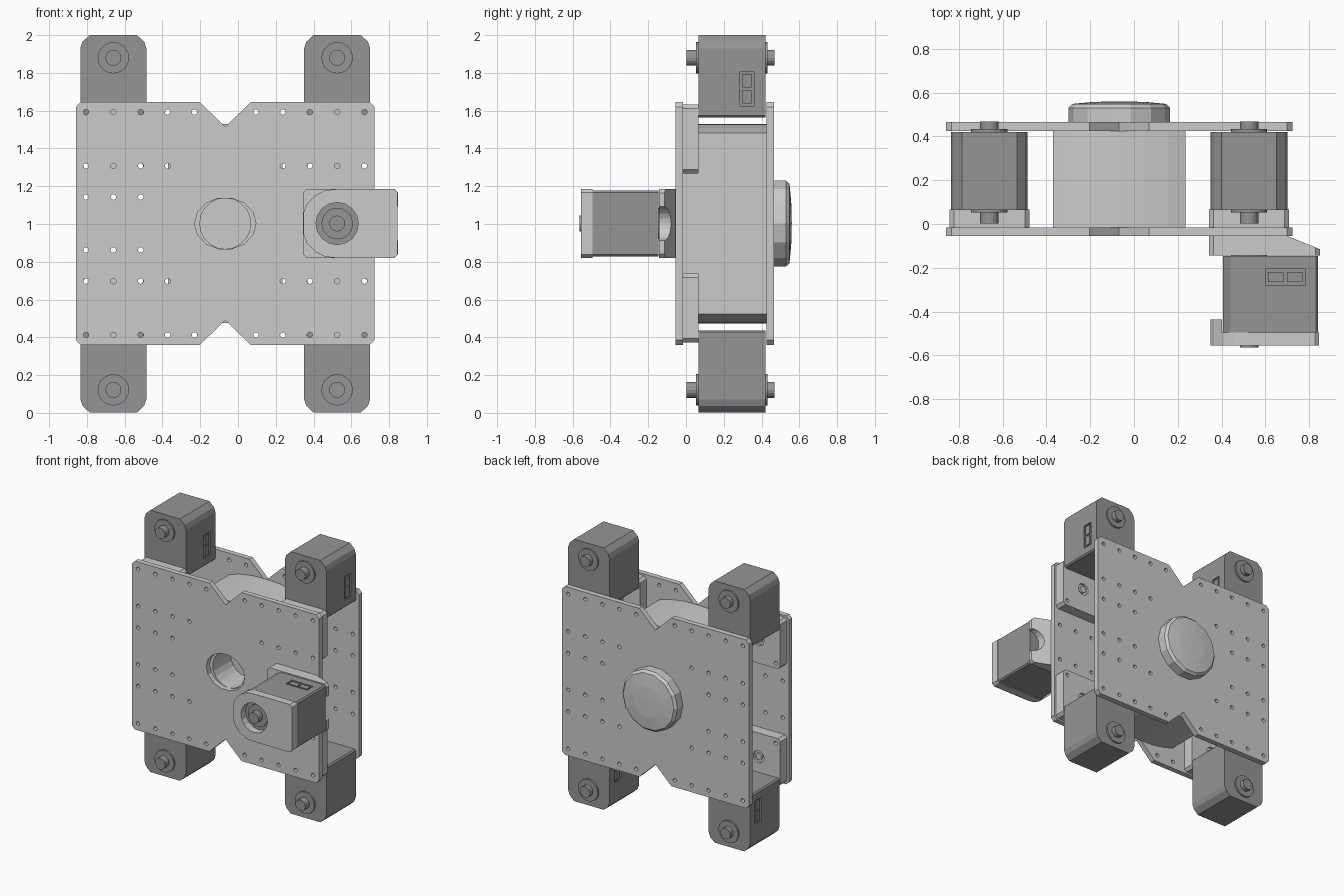
import bpy, bmesh, math
from mathutils import Matrix, Vector

if "Cube" in bpy.data.objects:
    bpy.data.objects.remove(bpy.data.objects["Cube"])

CX, CZ = -0.0675, 1.0025          # centre of the plates
DARK = bpy.data.materials.new("dark_grey")
DARK.diffuse_color = (0.3, 0.3, 0.3, 1)
DARK.use_nodes = True
DARK.node_tree.nodes["Principled BSDF"].inputs["Base Color"].default_value = DARK.diffuse_color


def prism(bm, pts, y0, y1):
    """Extrude an x/z outline along y."""
    a = [bm.verts.new((x, y0, z)) for x, z in pts]
    b = [bm.verts.new((x, y1, z)) for x, z in pts]
    bm.faces.new(a)
    bm.faces.new(b[::-1])
    n = len(pts)
    for i in range(n):
        bm.faces.new((a[i], b[i], b[(i + 1) % n], a[(i + 1) % n]))


def ring(x, z, r, n=14, rz=None):
    rz = rz or r
    return [(x + r * math.cos(2 * math.pi * i / n), z + rz * math.sin(2 * math.pi * i / n)) for i in range(n)]


def rect(x0, x1, z0, z1, c=0.0):
    if not c:
        return [(x0, z0), (x1, z0), (x1, z1), (x0, z1)]
    return [(x0 + c, z0), (x1 - c, z0), (x1, z0 + c), (x1, z1 - c),
            (x1 - c, z1), (x0 + c, z1), (x0, z1 - c), (x0, z0 + c)]


def make(name, prisms, cuts=(), mat=None, extra=()):
    """Union-free solid from prisms, minus cut prisms, plus extra prisms."""
    def build(parts, nm):
        bm = bmesh.new()
        for p in parts:
            prism(bm, *p)
        bmesh.ops.recalc_face_normals(bm, faces=bm.faces)
        me = bpy.data.meshes.new(nm)
        bm.to_mesh(me)
        bm.free()
        o = bpy.data.objects.new(nm, me)
        bpy.context.collection.objects.link(o)
        return o
    ob = build(prisms, name)
    if cuts:
        cutter = build(cuts, name + "_cutter")
        cutter.hide_render = True
        m = ob.modifiers.new("cut", 'BOOLEAN')
        m.object, m.operation, m.solver = cutter, 'DIFFERENCE', 'EXACT'
        dg = bpy.context.evaluated_depsgraph_get()
        me = bpy.data.meshes.new_from_object(ob.evaluated_get(dg))
        ob.modifiers.clear()
        ob.data = me
        bpy.data.objects.remove(cutter)
    if extra:
        bm = bmesh.new()
        bm.from_mesh(ob.data)
        old = set(bm.faces)
        for p in extra:
            prism(bm, *p)
        bmesh.ops.recalc_face_normals(bm, faces=[f for f in bm.faces if f not in old])
        bm.to_mesh(ob.data)
        bm.free()
    if mat:
        ob.data.materials.clear()
        ob.data.materials.append(mat)
    return ob


# Notched side plates with drilled holes
half = [(0.135, 0.6425), (0.765, 0.6425), (0.79, 0.617)]
q = [(0, 0.5125)] + half
right = q + [(x, -z) for x, z in q[::-1]]
outline = [(CX + x, CZ + z) for x, z in right]
outline += [(CX - x, CZ + z) for x, z in right[1:-1][::-1]]
xs = [0.1625, 0.305, 0.4475, 0.5925, 0.7375]
holes = [(x, 0.59) for x in xs] + [(x, 0.305) for x in xs[1:]] + [(x, 0.14) for x in xs[2:]]
drill = [(CX + sx * x, CZ + sz * z) for x, z in holes for sx in (-1, 1) for sz in (-1, 1)]


def drills(y0, y1):
    return [(ring(x, z, 0.0145, 12), y0, y1) for x, z in drill]


make("front_plate", [(outline, -0.055, -0.015)],
     drills(-0.1, 0.03) + [(ring(CX, CZ, 0.1625, 14, 0.137), -0.1, 0.03)])
make("back_plate", [(outline, 0.425, 0.465)], drills(0.4, 0.5))

# Central body with arched top and bottom and a stepped bore
arc = [(0.303, 0.48), (0.22, 0.505), (0.115, 0.523), (0, 0.528)]
arch = arc + [(-x, z) for x, z in arc[:-1][::-1]]
body = arch + [(-x, -z) for x, z in arch]
core = make("central_body", [([(CX + x, CZ + z) for x, z in body], -0.015, 0.425)],
            [(ring(CX, CZ, 0.135, 20), -0.1, 0.2)])

# Domed cap on the back
bm = bmesh.new()
n, loops = 14, []
for r, y in [(0.2325, 0.465), (0.2325, 0.53), (0.215, 0.548), (0.12, 0.557)]:
    loops.append([bm.verts.new((x, y, z)) for x, z in ring(CX, CZ, r, n)])
for a, b in zip(loops, loops[1:]):
    for i in range(n):
        bm.faces.new((a[i], a[(i + 1) % n], b[(i + 1) % n], b[i]))
tip = bm.verts.new((CX, 0.56, CZ))
for i in range(n):
    bm.faces.new((loops[-1][i], loops[-1][(i + 1) % n], tip))
bm.faces.new(loops[0])
bmesh.ops.recalc_face_normals(bm, faces=bm.faces)
me = bpy.data.meshes.new("back_dome")
bm.to_mesh(me)
bm.free()
bpy.context.collection.objects.link(bpy.data.objects.new("back_dome", me))

# Motor: rounded housing, connector recess, shaft and flange on both sides
top = [(0.175, 0.05), (0.163, 0.085), (0.125, 0.12)]
house = [(-0.165, -0.315), (0.165, -0.315), (0.175, -0.305)] + top + \
        [(-x, z) for x, z in top[::-1]] + [(-0.175, -0.305)]
motor = make("motor_top_left", [(house, -0.1775, 0.1775)],
             [(rect(0.165, 0.2, -0.255, -0.075), 0.0425, 0.1175)], DARK,
             [(ring(0, 0, 0.083, 20), -0.19, 0.19), (ring(0, 0, 0.042, 16), -0.24, 0.225),
              (rect(0.16, 0.174, -0.243, -0.173), 0.057, 0.103),
              (rect(0.16, 0.174, -0.157, -0.087), 0.057, 0.103)])
places = [("motor_top_left", -0.66, 0.2425, 1.88, 0), ("motor_top_right", 0.525, 0.2425, 1.88, 0),
          ("motor_bottom_left", -0.66, 0.2425, 0.122, 180),
          ("motor_bottom_right", 0.525, 0.2425, 0.122, 180),
          ("motor_front", 0.525, -0.3225, CZ, -90)]
for i, (name, x, y, z, a) in enumerate(places):
    o = motor if i == 0 else bpy.data.objects.new(name, motor.data)
    if i:
        bpy.context.collection.objects.link(o)
    o.matrix_world = Matrix.Translation((x, y, z)) @ Matrix.Rotation(math.radians(a), 4, 'Y')

# Four mounting brackets behind the front plate
for side, x in (("left", -0.66), ("right", 0.525)):
    for lvl, s in (("top", 1), ("bottom", -1)):
        z = CZ + s * 0.4475
        cuts = [(ring(x + a * 0.144, z + b * 0.1425, 0.0145, 12), -0.1, 0.1)
                for a in (-1, 1) for b in (-1, 1)]
        cuts.append((ring(x, z, 0.045, 16), 0.05, 0.1))
        make(f"bracket_{lvl}_{side}", [(rect(x - 0.182, x + 0.182, z - 0.182, z + 0.182, 0.02), -0.015, 0.067)],
             cuts, None, [(ring(x, z, 0.025, 12), 0.04, 0.067)])

# Wedge mount of the front motor, sloped towards the right edge
wedge = make("front_motor_mount", [(rect(0.343, 0.848, 0.82, 1.185, 0.02), -0.143, -0.055)],
             [(ring(0.85, CZ, 0.09, 20), -0.3, 0.0)])
bm = bmesh.new()
bm.from_mesh(wedge.data)
cut = bmesh.ops.bisect_plane(bm, geom=bm.verts[:] + bm.edges[:] + bm.faces[:],
                             plane_co=Vector((0.70, -0.055, 1)),
                             plane_no=Vector((0.06, 0.148, 0)).normalized(), clear_outer=True)
edges = [e for e in cut['geom_cut'] if isinstance(e, bmesh.types.BMEdge)]
bmesh.ops.holes_fill(bm, edges=edges, sides=0)
bmesh.ops.recalc_face_normals(bm, faces=bm.faces)
bm.to_mesh(wedge.data)
bm.free()

# Front cover of the front motor with a round opening and an end lip
left = [(0.52, 0.182), (0.46, 0.175), (0.41, 0.15), (0.365, 0.105), (0.348, 0.06)]
cap = [(x, CZ + z) for x, z in left] + [(x, CZ - z) for x, z in left[::-1]]
cap += rect(0.825, 0.845, CZ - 0.182, CZ + 0.182)[0:1]
cap += [(0.845, CZ - 0.165), (0.845, CZ + 0.165), (0.825, CZ + 0.182)]
make("front_motor_cover", [(cap, -0.555, -0.495)], [(ring(0.525, CZ, 0.112, 16), -0.6, -0.4)])
lip = [(0.402, 0.142), (0.365, 0.105), (0.348, 0.06)]
make("front_motor_lip", [([(x, CZ + z) for x, z in lip] + [(x, CZ - z) for x, z in lip[::-1]],
                          -0.495, -0.435)])
